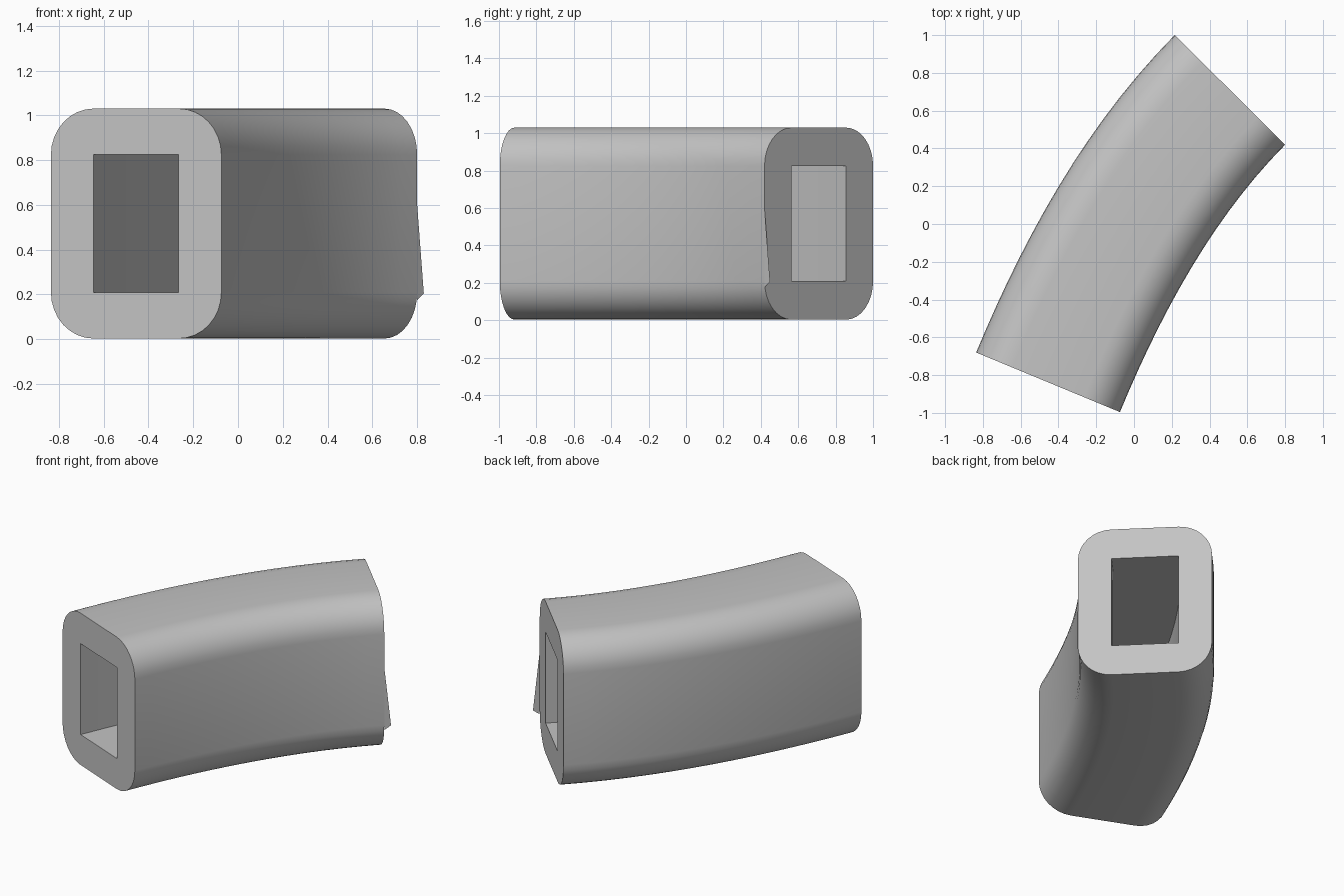
import bpy
import bmesh
import math
from mathutils import Vector

cube = bpy.data.objects.get("Cube")
if cube:
    bpy.data.objects.remove(cube, do_unlink=True)

grey = bpy.data.materials.new("plain_grey")
grey.use_nodes = True
colour = (0.55, 0.55, 0.55, 1)
grey.diffuse_color = colour
grey.node_tree.nodes["Principled BSDF"].inputs["Base Color"].default_value = colour

WIDTH, BOTTOM, TOP, WALL = 0.824, 0.003, 1.03, 0.206
STEPS, ARC = 14, 8

# Centre line: a gently bending path from the front end to the back end
start, end = Vector((-0.455, -0.838)), Vector((0.508, 0.71))
heading = [Vector((math.cos(a), math.sin(a))) for a in map(math.radians, (67.5, 45.2))]
reach = (end - start).length / 3
path = [start, start + heading[0] * reach, end - heading[1] * reach, end]


def frame(t):
    """Point and tangent on the centre line."""
    a, b, c, d = path
    s = 1 - t
    point = a * s**3 + b * 3 * s * s * t + c * 3 * s * t * t + d * t**3
    tangent = (b - a) * s * s + (c - b) * 2 * s * t + (d - c) * t * t
    return point, tangent.normalized()


def place(t, u, z, push=0):
    point, tangent = frame(t)
    side = Vector((tangent.y, -tangent.x))
    p = point + side * u + tangent * push
    return (p.x, p.y, z)


def finish(bm, name):
    bmesh.ops.recalc_face_normals(bm, faces=bm.faces)
    mesh = bpy.data.meshes.new(name)
    bm.to_mesh(mesh)
    bm.free()
    mesh.materials.append(grey)
    obj = bpy.data.objects.new(name, mesh)
    bpy.context.collection.objects.link(obj)
    bpy.ops.object.select_all(action="DESELECT")
    obj.select_set(True)
    bpy.context.view_layer.objects.active = obj
    bpy.ops.object.shade_smooth_by_angle(angle=math.radians(30))
    return obj


# Cross-section: square bore corners are the centres of the outer rounding
half = WIDTH / 2 - WALL
bore = [(half, TOP - WALL), (-half, TOP - WALL), (-half, BOTTOM + WALL), (half, BOTTOM + WALL)]
outline = []
for k, (u, z) in enumerate(bore):
    for i in range(ARC + 1):
        a = math.pi / 2 * (k + i / ARC)
        outline.append((u + WALL * math.cos(a), z + WALL * math.sin(a)))

# Curved tube: outer skin and bore skin
bm = bmesh.new()


def loft(section):
    rings = [[bm.verts.new(place(s / STEPS, u, z)) for u, z in section] for s in range(STEPS + 1)]
    n = len(section)
    for r, q in zip(rings, rings[1:]):
        for i in range(n):
            j = (i + 1) % n
            bm.faces.new((r[i], r[j], q[j], q[i]))
    return rings


outer, inner = loft(outline), loft(bore)

# End walls: a fan at each rounded corner and a panel along each side
for ring, hole in ((outer[0], inner[0]), (outer[-1], inner[-1])):
    for k in range(4):
        first = k * (ARC + 1)
        last = first + ARC
        bm.faces.new([hole[k]] + ring[first:last + 1])
        bm.faces.new((hole[k], ring[last], ring[(last + 1) % len(ring)], hole[(k + 1) % 4]))
finish(bm, "curved_tube")

# Thin pointed lip standing out from the back end on the inner side
bm = bmesh.new()
edge = WIDTH / 2
bm.faces.new([bm.verts.new(place(1, edge, z, push))
              for z, push in ((0.6, 0), (0.205, 0.042), (0.175, 0))])
finish(bm, "pointed_lip")
